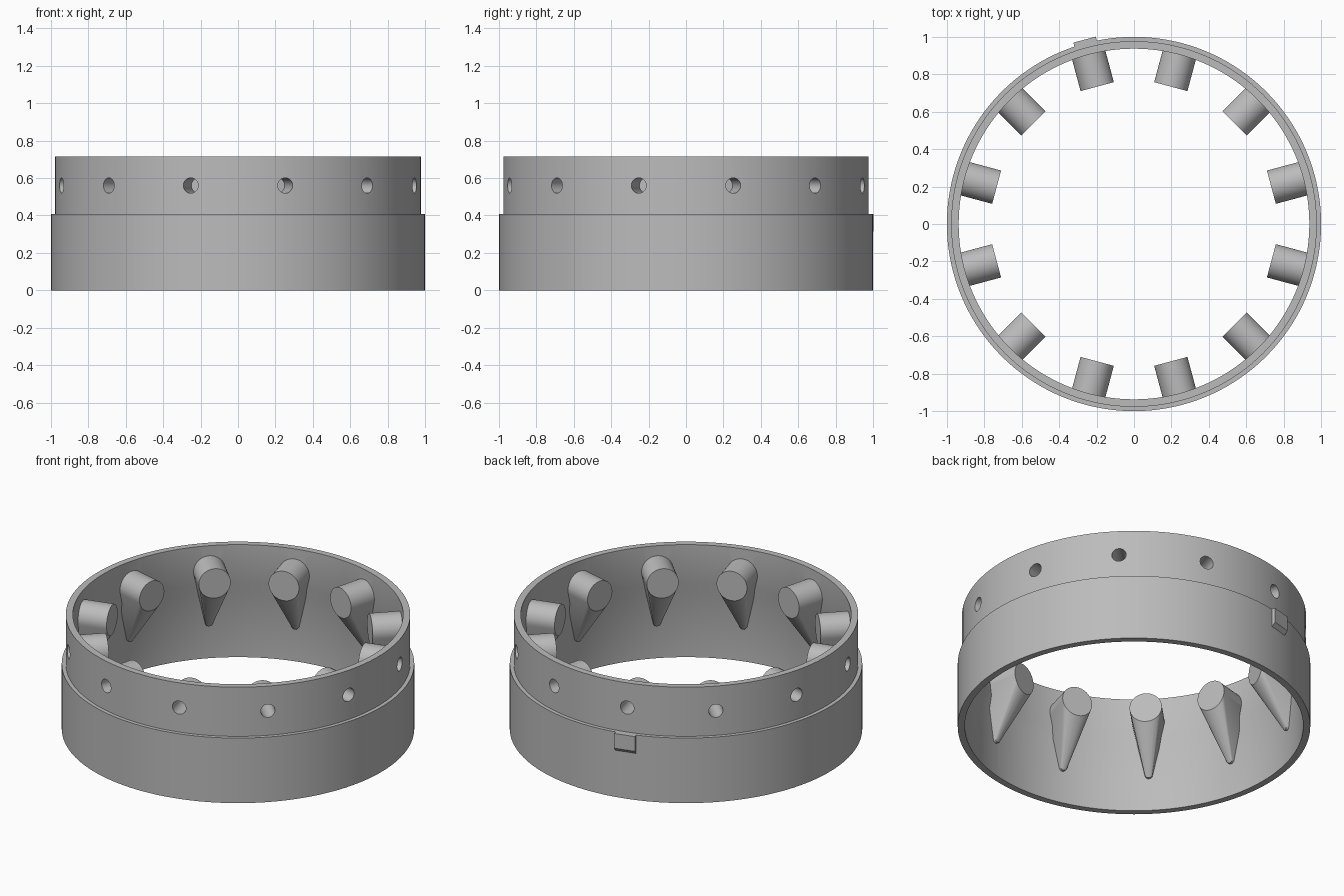
import bpy, bmesh, math
from mathutils import Matrix, Vector

cube = bpy.data.objects.get("Cube")
if cube:
    bpy.data.objects.remove(cube, do_unlink=True)

PEG_Z = 0.56
PEG_ANGLES = [math.radians(15 + 30 * i) for i in range(12)]

grey = bpy.data.materials.new("plain_grey")
grey.use_nodes = True
grey.diffuse_color = (0.5, 0.5, 0.5, 1)
grey.node_tree.nodes["Principled BSDF"].inputs["Base Color"].default_value = (0.5, 0.5, 0.5, 1)


def make_object(name, bm):
    bmesh.ops.recalc_face_normals(bm, faces=bm.faces)
    mesh = bpy.data.meshes.new(name)
    bm.to_mesh(mesh)
    bm.free()
    mesh.materials.append(grey)
    obj = bpy.data.objects.new(name, mesh)
    bpy.context.collection.objects.link(obj)
    return obj


def radial_circle(bm, r, z, radius, sides):
    """Circle of vertices facing along +x at distance r."""
    steps = [math.tau * i / sides for i in range(sides)]
    return [bm.verts.new((r, radius * math.cos(a), z + radius * math.sin(a))) for a in steps]


def add_hull(bm, verts, angle):
    """Wrap the vertices in a convex hull and turn it about the ring axis."""
    out = bmesh.ops.convex_hull(bm, input=verts)
    waste = {v for v in out["geom_interior"] + out["geom_unused"]
             if isinstance(v, bmesh.types.BMVert)}
    keep = [v for v in verts if v not in waste]
    if waste:
        bmesh.ops.delete(bm, geom=list(waste), context='VERTS')
    bmesh.ops.rotate(bm, verts=keep, cent=Vector(), matrix=Matrix.Rotation(angle, 3, 'Z'))


def smooth(obj):
    bpy.ops.object.select_all(action='DESELECT')
    obj.select_set(True)
    bpy.context.view_layer.objects.active = obj
    bpy.ops.object.shade_smooth_by_angle(angle=math.radians(30))


def cut(obj, cutter):
    mod = obj.modifiers.new("holes", 'BOOLEAN')
    mod.operation = 'DIFFERENCE'
    mod.solver = 'EXACT'
    mod.object = cutter
    bpy.context.view_layer.update()
    graph = bpy.context.evaluated_depsgraph_get()
    mesh = bpy.data.meshes.new_from_object(obj.evaluated_get(graph))
    obj.modifiers.clear()
    obj.data = mesh


# Stepped ring wall, revolved from its cross-section
profile = [(0.96, 0), (1.0, 0), (1.0, 0.407), (0.977, 0.407),
           (0.977, 0.715), (0.937, 0.715), (0.937, 0.475), (0.96, 0.405)]
SEGMENTS = 144
bm = bmesh.new()
rings = []
for i in range(SEGMENTS):
    a = math.tau * i / SEGMENTS
    rings.append([bm.verts.new((r * math.cos(a), r * math.sin(a), z)) for r, z in profile])
for i in range(SEGMENTS):
    here, there = rings[i], rings[(i + 1) % SEGMENTS]
    for j in range(len(profile)):
        k = (j + 1) % len(profile)
        bm.faces.new((here[j], there[j], there[k], here[k]))
ring = make_object("ring_wall", bm)

# Inner pegs, each tapering down to a small foot on the wall
bm = bmesh.new()
for angle in PEG_ANGLES:
    verts = radial_circle(bm, 0.76, PEG_Z, 0.092, 48)
    verts += radial_circle(bm, 0.955, PEG_Z, 0.092, 48)
    verts += radial_circle(bm, 0.945, 0.228, 0.022, 16)
    verts += radial_circle(bm, 0.975, 0.228, 0.022, 16)
    add_hull(bm, verts, angle)
bmesh.ops.dissolve_limit(bm, angle_limit=math.radians(0.5), verts=bm.verts, edges=bm.edges)
pegs = make_object("inner_pegs", bm)

# Blind holes drilled from outside through the wall into the pegs
bm = bmesh.new()
for angle in PEG_ANGLES:
    verts = radial_circle(bm, 0.81, PEG_Z, 0.041, 32)
    verts += radial_circle(bm, 1.1, PEG_Z, 0.041, 32)
    add_hull(bm, verts, angle)
drill = make_object("hole_cutter", bm)
drill.hide_render = True
for part in (ring, pegs):
    cut(part, drill)
    smooth(part)
bpy.data.objects.remove(drill, do_unlink=True)

# Small locating tab on the back, with a sloped lower edge
bm = bmesh.new()
section = [(0.985, 0.407), (1.02, 0.407), (1.02, 0.315), (0.995, 0.288), (0.985, 0.288)]
verts = [bm.verts.new((r, side * 0.062, z)) for side in (-1, 1) for r, z in section]
add_hull(bm, verts, math.radians(105))
bmesh.ops.dissolve_limit(bm, angle_limit=math.radians(0.5), verts=bm.verts, edges=bm.edges)
make_object("locating_tab", bm)
